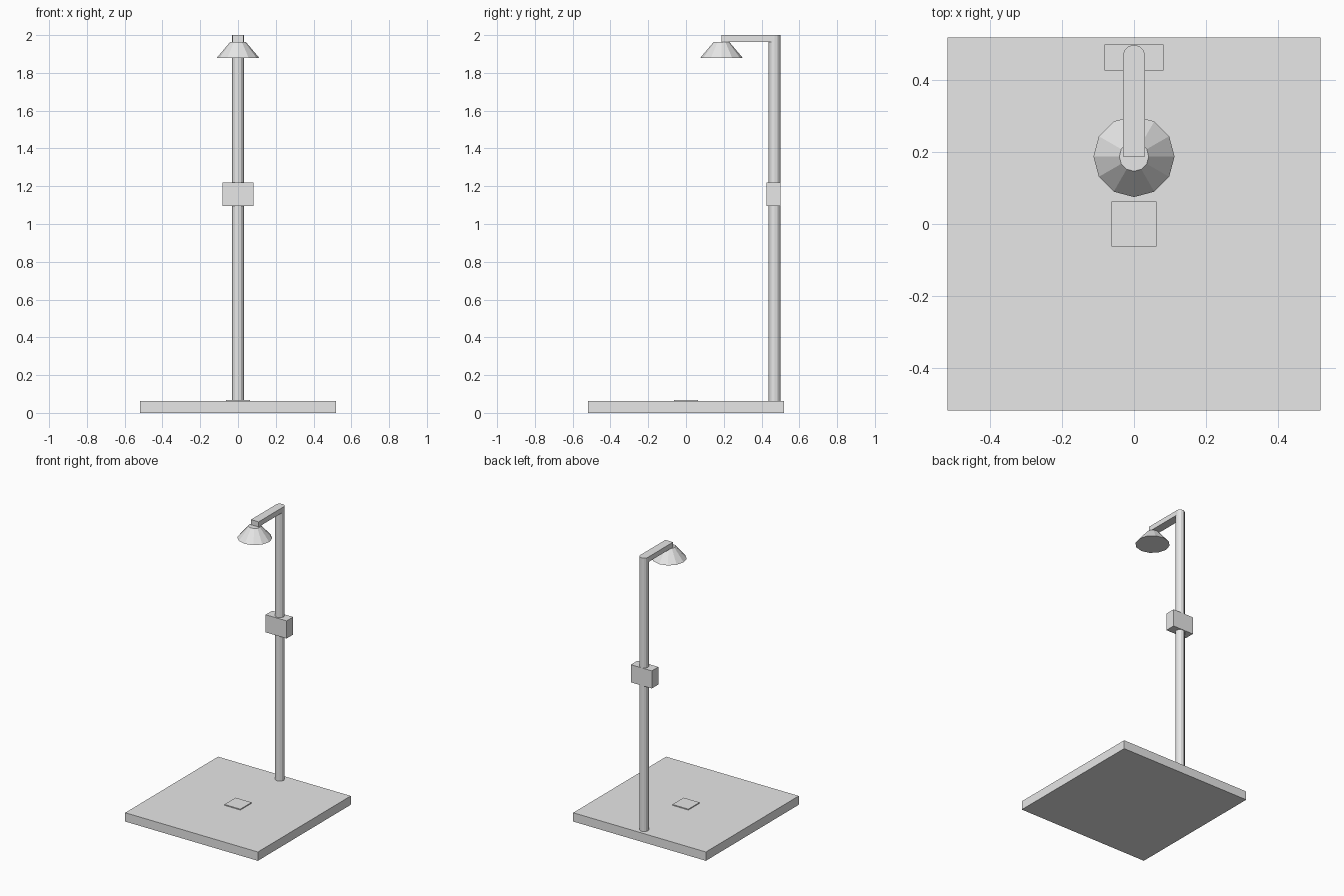
import bpy
import math

if "Cube" in bpy.data.objects:
    bpy.data.objects.remove(bpy.data.objects["Cube"])

grey = bpy.data.materials.new("light grey")
grey.diffuse_color = (0.8, 0.8, 0.8, 1.0)
grey.use_nodes = True
grey.node_tree.nodes["Principled BSDF"].inputs["Base Color"].default_value = grey.diffuse_color


def finish(name):
    obj = bpy.context.object
    obj.name = name
    obj.data.materials.append(grey)
    return obj


def box(name, x, y, z):
    """Box from (min, max) pairs along each axis."""
    spans = (x, y, z)
    bpy.ops.mesh.primitive_cube_add(size=1, location=[(a + b) / 2 for a, b in spans])
    obj = bpy.context.object
    obj.scale = [b - a for a, b in spans]
    bpy.ops.object.transform_apply(location=False, rotation=False, scale=True)
    return finish(name)


def frustum(name, r_low, r_high, y, z, sides=12):
    """Upright faceted cone or post, with a corner on the x axis."""
    bpy.ops.mesh.primitive_cone_add(
        vertices=sides, radius1=r_low, radius2=r_high, depth=z[1] - z[0],
        location=(0, y, (z[0] + z[1]) / 2), rotation=(0, 0, math.pi / 2))
    return finish(name)


POST_Y, HEAD_Y = 0.468, 0.188

# Square tray with a raised drain cover
box("base_tray", (-0.52, 0.52), (-0.52, 0.52), (0, 0.0625))
box("drain_cover", (-0.0625, 0.0625), (-0.0625, 0.0625), (0.0625, 0.069))

# Post and control box
frustum("post", 0.031, 0.031, POST_Y, (0.0625, 2.0))
box("control_box", (-0.082, 0.082), (0.427, 0.5), (1.096, 1.221))

# Overhead arm and shower head
box("arm", (-0.03, 0.03), (HEAD_Y, POST_Y), (1.964, 2.0))
frustum("shower_head", 0.113, 0.041, HEAD_Y, (1.879, 1.964))
